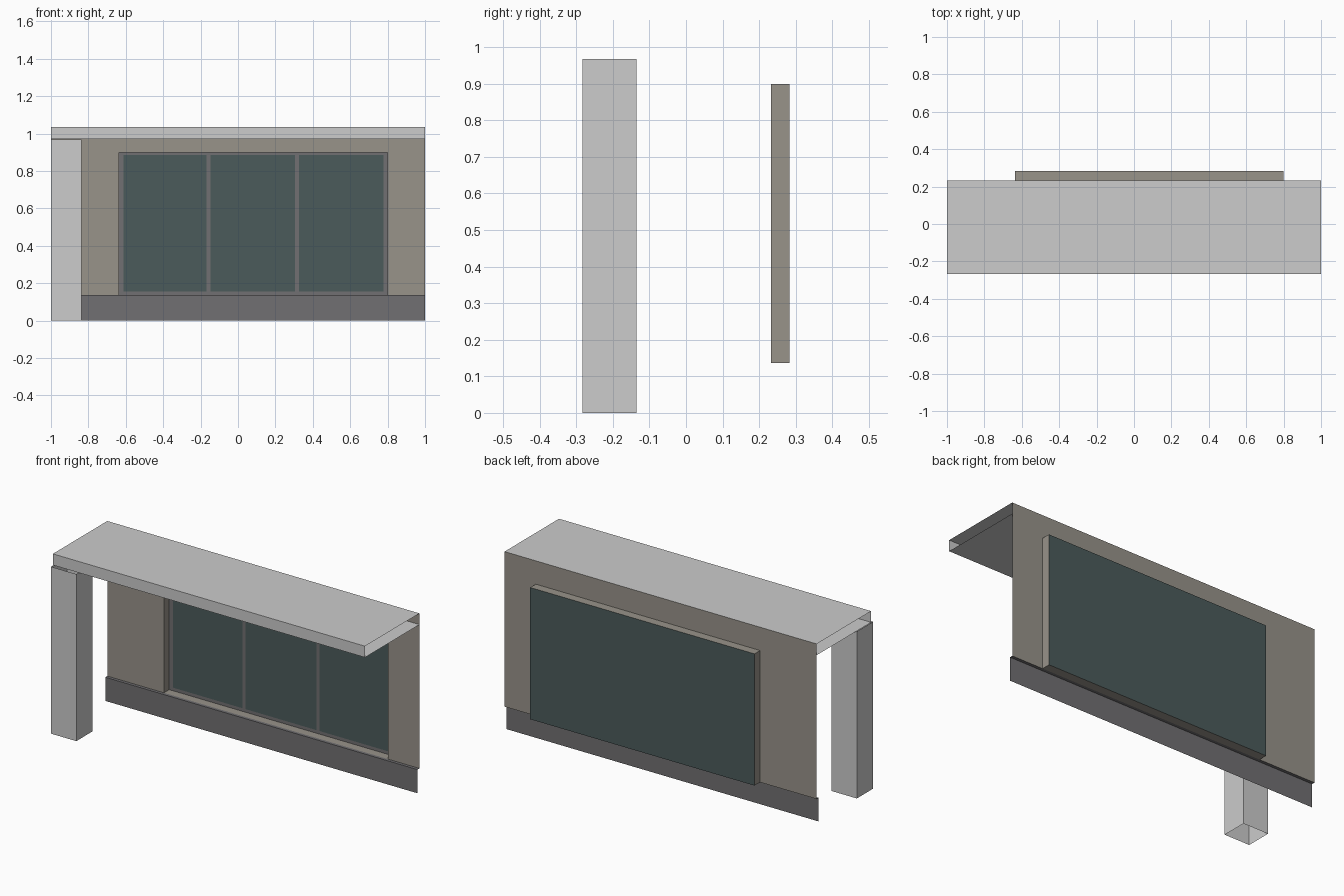
import bpy

cube = bpy.data.objects.get("Cube")
if cube:
    bpy.data.objects.remove(cube)


def material(name, srgb):
    m = bpy.data.materials.new(name)
    m.use_nodes = True
    col = [((c / 255 + 0.055) / 1.055) ** 2.4 for c in srgb] + [1.0]
    m.diffuse_color = col
    m.node_tree.nodes["Principled BSDF"].inputs["Base Color"].default_value = col
    return m


white = material("white_plaster", (204, 204, 204))
tan = material("tan_wall", (152, 147, 138))
grey = material("dark_grey_trim", (113, 112, 114))
teal = material("teal_glass", (75, 91, 91))


def sheets(name, mat, panels):
    """Join flat panels; each is (x range, y range, z range) with one range a single value."""
    verts, faces = [], []
    for axes in panels:
        fixed = next(i for i, a in enumerate(axes) if not isinstance(a, tuple))
        u, v = [i for i in range(3) if i != fixed]
        start = len(verts)
        for s, t in ((0, 0), (1, 0), (1, 1), (0, 1)):
            p = [0, 0, 0]
            p[fixed], p[u], p[v] = axes[fixed], axes[u][s], axes[v][t]
            verts.append(p)
        faces.append(range(start, start + 4))
    mesh = bpy.data.meshes.new(name)
    mesh.from_pydata(verts, [], [list(f) for f in faces])
    mesh.materials.append(mat)
    ob = bpy.data.objects.new(name, mesh)
    bpy.context.collection.objects.link(ob)
    return ob


def tube(x, y, z):
    """Four upright sides, open at both ends."""
    return [(x, y[0], z), (x, y[1], z), (x[0], y, z), (x[1], y, z)]


FULL = (-1, 1)
FRONT, WALL, BASE, GLASS = -0.266, 0.232, 0.214, 0.283
SILL, SOFFIT, TOP = 0.137, 0.97, 1.035
WX, WZ = (-0.637, 0.8), (SILL, 0.9)

# Canopy: roof, fascia and soffit with open ends
sheets("canopy", white, [(FULL, (FRONT, WALL), TOP),
                         (FULL, FRONT, (SOFFIT, TOP)),
                         (FULL, (FRONT, WALL), SOFFIT)])

# Corner pillar
sheets("pillar", white, tube((-1, -0.838), (-0.283, -0.135), (0, 0.967)))

# Rear wall around the window opening
sheets("wall", tan, [((-1, WX[0]), WALL, (SILL, TOP)),
                     ((WX[1], 1), WALL, (SILL, TOP)),
                     (WX, WALL, (WZ[1], TOP))])

# Plinth and its narrow ledge
sheets("plinth", grey, [(FULL, BASE, (0, SILL)), (FULL, (BASE, WALL), SILL)])

# Window recess, glass and frame
depth = (WALL, GLASS)
sheets("window_reveal", tan, [(WX[0], depth, WZ), (WX[1], depth, WZ),
                              (WX, depth, WZ[0]), (WX, depth, WZ[1])])
sheets("window_glass", teal, [(WX, GLASS, WZ)])
bar = GLASS - 0.003
uprights = [(WX[0], -0.613), (-0.168, -0.148), (0.306, 0.326), (0.778, WX[1])]
rails = [(WZ[0], 0.155), (0.885, WZ[1])]
sheets("window_frame", grey, [(x, bar, (0.155, 0.885)) for x in uprights]
       + [(WX, bar, z) for z in rails])
